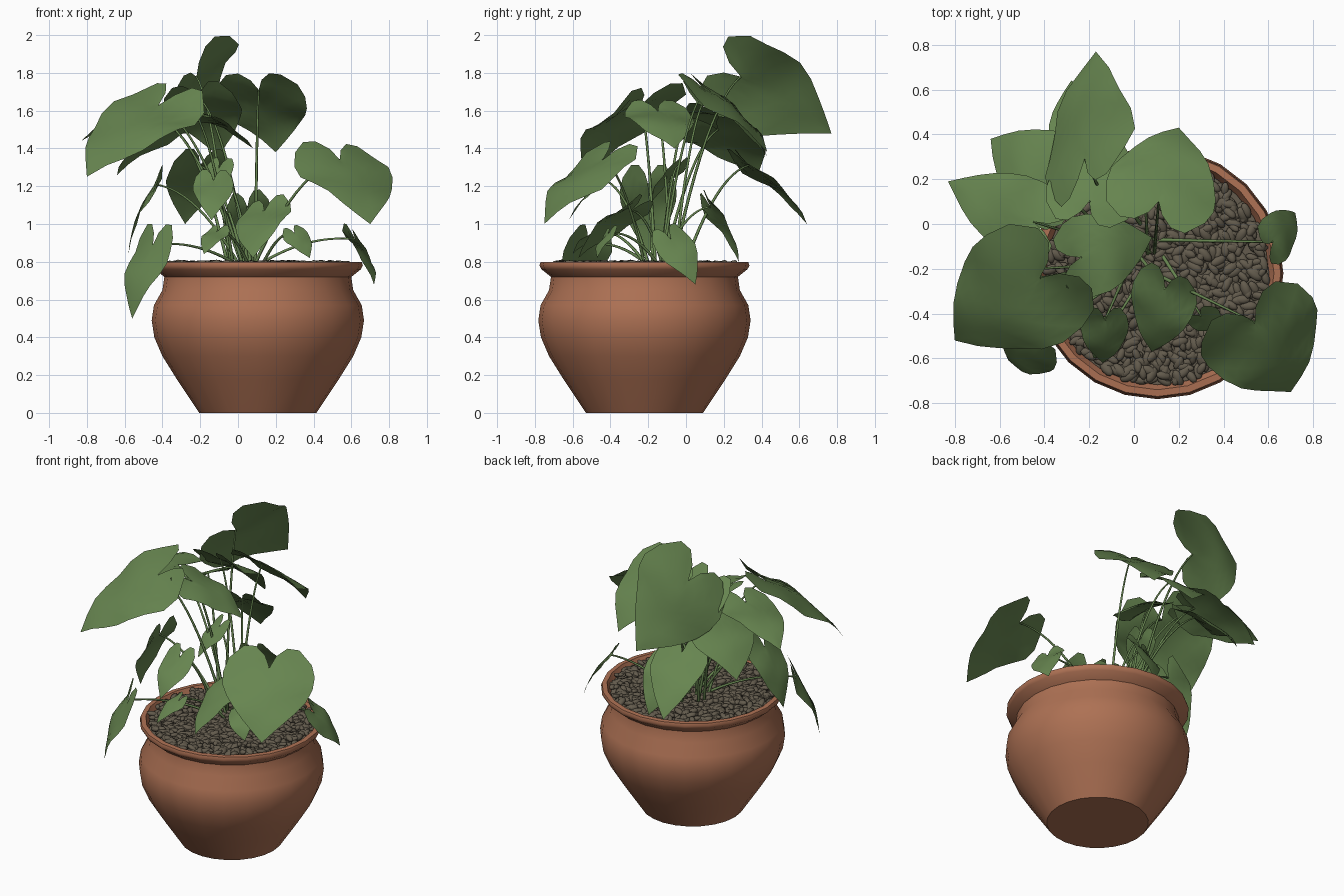
import bpy, bmesh, math, random
from mathutils import Vector, Matrix, Euler

if "Cube" in bpy.data.objects:
    bpy.data.objects.remove(bpy.data.objects["Cube"])

random.seed(4)


def material(name, rgb):
    m = bpy.data.materials.new(name)
    m.diffuse_color = (*rgb, 1)
    m.use_nodes = True
    m.node_tree.nodes["Principled BSDF"].inputs["Base Color"].default_value = m.diffuse_color
    return m


TERRACOTTA = material("terracotta", (0.42, 0.165, 0.088))
PEBBLE = material("pebble_brown", (0.125, 0.105, 0.074))
LEAF = material("leaf_green", (0.135, 0.235, 0.08))


def add_object(name, bm, mat, angle=None):
    me = bpy.data.meshes.new(name)
    bm.to_mesh(me)
    bm.free()
    me.materials.append(mat)
    ob = bpy.data.objects.new(name, me)
    bpy.context.collection.objects.link(ob)
    me.shade_smooth()
    if angle:
        bpy.ops.object.select_all(action='DESELECT')
        ob.select_set(True)
        bpy.context.view_layer.objects.active = ob
        bpy.ops.object.shade_smooth_by_angle(angle=math.radians(angle))
    return ob


# Pot: lathed profile (radius, height)
CX, CY, SIDES = 0.105, -0.22, 24
profile = [(0, 0), (0.31, 0), (0.43, 0.18), (0.505, 0.30), (0.548, 0.40),
           (0.562, 0.49), (0.55, 0.57), (0.505, 0.65), (0.495, 0.72),
           (0.545, 0.76), (0.556, 0.78), (0.55, 0.798), (0.52, 0.80),
           (0.49, 0.74), (0, 0.74)]
bm = bmesh.new()
rings = []
for r, z in profile:
    if r == 0:
        rings.append([bm.verts.new((CX, CY, z))] * SIDES)
    else:
        rings.append([bm.verts.new((CX + r * math.cos(2 * math.pi * i / SIDES),
                                    CY + r * math.sin(2 * math.pi * i / SIDES), z))
                      for i in range(SIDES)])
for a, b in zip(rings, rings[1:]):
    for i in range(SIDES):
        j = (i + 1) % SIDES
        bm.faces.new(list(dict.fromkeys([a[i], a[j], b[j], b[i]])))
bmesh.ops.recalc_face_normals(bm, faces=bm.faces)
add_object("pot", bm, TERRACOTTA, 50)

# Soil disc under the pebbles
bm = bmesh.new()
bmesh.ops.create_circle(bm, cap_ends=True, segments=SIDES, radius=0.498,
                        matrix=Matrix.Translation((CX, CY, 0.766)))
add_object("soil", bm, PEBBLE)

# Pebbles: scattered flattened stones on a sunflower pattern
bm = bmesh.new()
COUNT = 950
for i in range(COUNT):
    r = 0.485 * math.sqrt((i + 0.5) / COUNT)
    t = i * 2.39996 + random.uniform(-0.1, 0.1)
    pos = Vector((CX + r * math.cos(t), CY + r * math.sin(t), random.uniform(0.768, 0.79)))
    rot = Euler((random.uniform(-0.4, 0.4), random.uniform(-0.4, 0.4),
                 random.uniform(0, 6.28))).to_matrix().to_4x4()
    size = random.uniform(0.85, 1.2)
    scale = Matrix.Diagonal((0.036 * size, 0.019 * size, 0.015 * size, 1))
    bmesh.ops.create_icosphere(bm, subdivisions=2, radius=1,
                               matrix=Matrix.Translation(pos) @ rot @ scale)
add_object("pebbles", bm, PEBBLE)

# Heart-shaped half outline: (along the midrib, sideways)
OUTLINE = [(0, 0), (-0.16, 0.12), (-0.28, 0.34), (-0.28, 0.6), (-0.1, 0.9),
           (0.08, 1), (0.25, 0.98), (0.42, 0.86), (0.58, 0.68), (0.72, 0.48),
           (0.85, 0.26), (1, 0)]
STEPS = 5


# Leaf: heart blade, level across its width unless rolled about its midrib
def leaf(name, base, tip, roll, wide):
    axis = tip - base
    length = axis.length
    axis.normalize()
    level = axis.cross(Vector((0, 0, 1))).normalized()
    side = Matrix.Rotation(math.radians(roll), 3, axis) @ level
    if (side.z > 0) != (roll > 0):
        side = Matrix.Rotation(math.radians(-roll), 3, axis) @ level
    up = side.cross(axis)
    half = wide * length * (0.5 if base.z > 1.32 else 0.38)
    phase = random.uniform(0, 6.28)
    bm = bmesh.new()
    for sign in (1, -1):
        rows = []
        for k, (u, v) in enumerate(OUTLINE):
            spine = k / (len(OUTLINE) - 1)
            row = []
            for s in range(STEPS + 1):
                f = s / STEPS
                uu = spine + (u - spine) * f
                vv = v * f * sign
                lift = 0.3 * length * max(uu, 0) * (1 - uu) - 0.12 * half * vv * vv
                lift += 0.08 * half * abs(vv) * math.sin(9 * uu + phase + sign)
                row.append(bm.verts.new(base + axis * uu * length + side * vv * half + up * lift))
            rows.append(row)
        for a, b in zip(rows, rows[1:]):
            for s in range(STEPS):
                q = [a[s], a[s + 1], b[s + 1], b[s]]
                bm.faces.new(q if sign > 0 else q[::-1])
    bmesh.ops.remove_doubles(bm, verts=bm.verts, dist=0.0005)
    bmesh.ops.recalc_face_normals(bm, faces=bm.faces)
    bm.normal_update()
    if sum(f.normal.dot(up) for f in bm.faces) < 0:
        bmesh.ops.reverse_faces(bm, faces=bm.faces)
    add_object(name, bm, LEAF)


# Stem: arching tube from the crown to the leaf base
def stem(name, end, radius):
    a = random.uniform(0, 6.28)
    start = Vector((0.04 + 0.06 * math.cos(a), -0.12 + 0.07 * math.sin(a), 0.76))
    start += Vector((end.x - start.x, end.y - start.y, 0)) * 0.12
    mid = start.lerp(end, 0.5)
    mid.z = start.z + (end.z - start.z) * 0.8 + 0.06
    cu = bpy.data.curves.new(name, 'CURVE')
    cu.dimensions = '3D'
    cu.bevel_depth = radius
    cu.bevel_resolution = 1
    sp = cu.splines.new('POLY')
    n = 12
    sp.points.add(n)
    for i in range(n + 1):
        t = i / n
        p = start * (1 - t) ** 2 + mid * 2 * t * (1 - t) + end * t * t
        sp.points[i].co = (*p, 1)
        sp.points[i].radius = 1.3 - 0.6 * t
    cu.materials.append(LEAF)
    bpy.context.collection.objects.link(bpy.data.objects.new(name, cu))


def grow(part, joint, tip, roll=0, wide=1):
    leaf(part + "_leaf", Vector(joint), Vector(tip), roll, wide)
    stem(part + "_stem", Vector(joint), 0.007)


# Tall leaves: stem joint, tip, roll in degrees, width factor
grow("top_back", (-0.22, 0.29, 1.78), (-0.17, 0.77, 1.48), 56, 1.08)
grow("back_inner", (-0.20, 0.10, 1.66), (-0.10, 0.43, 1.36), 8, 0.9)
grow("back_left", (-0.34, 0.17, 1.50), (-0.64, 0.38, 1.26), 8)
grow("back_right", (0.11, 0.10, 1.71), (0.20, 0.43, 1.38), 0, 1.05)
grow("far_left", (-0.45, 0.01, 1.59), (-0.83, 0.19, 1.44), 5, 0.8)
grow("front_left_big", (-0.42, -0.24, 1.63), (-0.80, -0.52, 1.25), 12)
grow("centre", (-0.24, -0.15, 1.60), (0.08, -0.06, 1.40), 0, 0.95)
grow("front_right_big", (0.54, -0.44, 1.34), (0.70, -0.75, 1.00), 3, 1.15)
# Lower leaves
grow("back_low", (-0.20, 0.33, 1.31), (-0.28, 0.64, 1.00))
grow("front_middle", (0.14, -0.29, 1.07), (0.08, -0.57, 0.82), -15, 1.05)
grow("front_heart", (-0.13, -0.43, 1.23), (-0.14, -0.62, 1.02))
grow("front_small_right", (0.30, -0.41, 0.95), (0.38, -0.47, 0.82), -25, 1.2)
grow("front_small_left", (-0.11, -0.47, 0.96), (-0.18, -0.60, 0.84))
grow("left_drooping", (-0.45, -0.52, 0.89), (-0.56, -0.61, 0.50))
grow("left_middle", (-0.44, -0.20, 1.21), (-0.58, -0.20, 0.84))
grow("right_drooping", (0.62, -0.08, 0.92), (0.72, 0.05, 0.68), -30)
grow("back_small", (0.05, 0.13, 1.09), (0.08, 0.28, 0.80), 25)
grow("inner_small", (-0.10, -0.05, 1.30), (-0.17, -0.18, 1.12))
